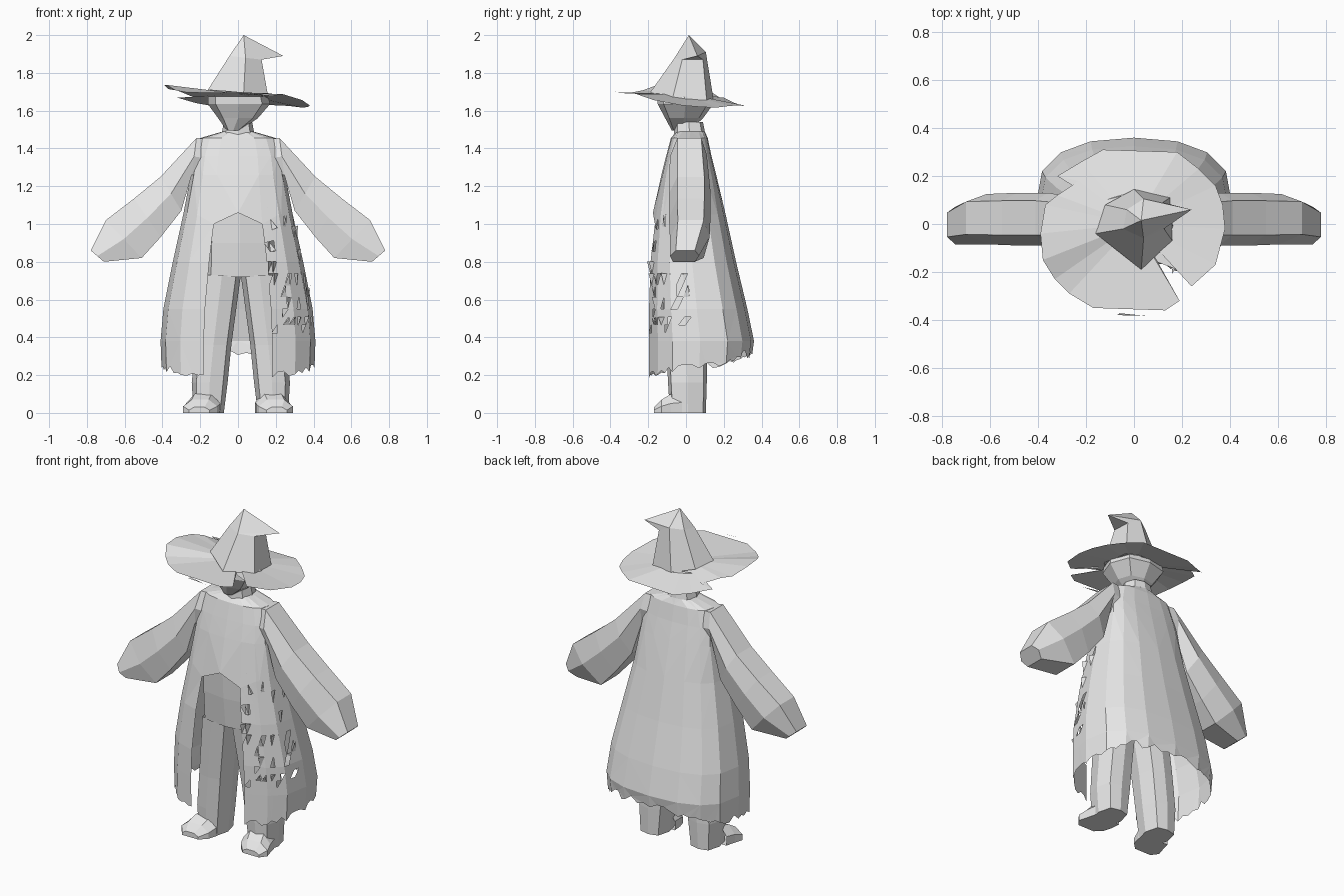
import bpy, bmesh, math, random
from mathutils import Vector

rng = random.Random(4)
if "Cube" in bpy.data.objects:
    bpy.data.objects.remove(bpy.data.objects["Cube"], do_unlink=True)

grey = bpy.data.materials.new("plain_grey")
grey.use_nodes = True
grey.diffuse_color = (0.8, 0.8, 0.8, 1)
grey.node_tree.nodes["Principled BSDF"].inputs["Base Color"].default_value = (0.8, 0.8, 0.8, 1)


def finish(name, bm):
    bmesh.ops.recalc_face_normals(bm, faces=bm.faces)
    mesh = bpy.data.meshes.new(name)
    bm.to_mesh(mesh)
    bm.free()
    mesh.materials.append(grey)
    obj = bpy.data.objects.new(name, mesh)
    bpy.context.collection.objects.link(obj)
    return obj


def skin(rings, start=False, end=True):
    """Skin a list of equal-length point rings, with optional end caps."""
    bm = bmesh.new()
    rows = [[bm.verts.new(p) for p in ring] for ring in rings]
    n = len(rows[0])
    for a, b in zip(rows, rows[1:]):
        for i in range(n):
            j = (i + 1) % n
            bm.faces.new((a[i], a[j], b[j], b[i]))
    if start:
        bm.faces.new(rows[0][::-1])
    if end:
        bm.faces.new(rows[-1])
    bmesh.ops.recalc_face_normals(bm, faces=bm.faces)
    return bm


def soft(v, power):
    return math.copysign(abs(v) ** power, v)


def oval(z, cx, hx, front, back, n, power=.7):
    """Horizontal ring that starts at the front; a lower power makes it boxier."""
    pts = []
    for i in range(n):
        a = math.tau * i / n
        pts.append(Vector((cx + hx * soft(math.sin(a), .85),
                           (front + back) / 2 - (back - front) / 2 * soft(math.cos(a), power), z)))
    return pts


# Coat: flared rings with a ragged hem, open at the front below the waist
COLS = 16
profile = [(1.49, .08, -.05, .10), (1.455, .20, -.08, .115), (1.36, .235, -.105, .135),
           (1.26, .25, -.13, .16), (1.05, .29, -.175, .21), (.80, .345, -.20, .265),
           (.55, .395, -.21, .325), (.38, .41, -.21, .36), (.24, .405, -.21, .35)]
rings = [oval(z, 0, hx, f, b, COLS, .55 if z > 1.2 else .7) for z, hx, f, b in profile]
for i, p in enumerate(rings[-1]):
    p.z = .19 + .055 * (1 - math.cos(math.tau * i / COLS)) + rng.uniform(-.01, .012)
rings[4][0].z = 1.06
for sign in (-1, 1):
    rings[4][sign].z = 1.0

coat = skin(rings, end=False)
gap = []
for f in coat.faces:
    c = f.calc_center_median()
    if c.z < 1 and c.y < 0 and abs(c.x) < .14:
        gap.append(f)
bmesh.ops.delete(coat, geom=gap, context='FACES')

# Ragged teeth along the hem
hem = [e for e in coat.edges if e.is_boundary and max(v.co.z for v in e.verts) < .34]
cut = bmesh.ops.subdivide_edges(coat, edges=hem, cuts=3)
for v in cut["geom_inner"]:
    if isinstance(v, bmesh.types.BMVert):
        v.co.z += rng.uniform(-.015, .035)


def worn_faces():
    found = []
    for f in coat.faces:
        c = f.calc_center_median()
        if c.x > .15 and c.y < .02 and .42 < c.z < 1.02:
            found.append(f)
    return found


# Torn left front panel: small triangular holes and loose flaps
edges = list({e for f in worn_faces() for e in f.edges})
bmesh.ops.subdivide_edges(coat, edges=edges, cuts=3, use_grid_fill=True)
bmesh.ops.triangulate(coat, faces=coat.faces)
worn = worn_faces()
holes = rng.sample(worn, len(worn) // 7)
flaps = []
for f in holes[::2]:
    a, b, c = [v.co.copy() for v in f.verts]
    flaps.append((a, b, c + f.normal * .02))
bmesh.ops.delete(coat, geom=holes, context='FACES')
for corners in flaps:
    coat.faces.new([coat.verts.new(p) for p in corners])
finish("coat", coat)

# Sleeves with closed hands: top x/z, bottom x/z, y range
sleeve = [((.13, 1.45), (.18, 1.24), -.06, .10), ((.22, 1.455), (.245, 1.26), -.085, .11),
          ((.41, 1.25), (.30, 1.07), -.09, .13), ((.55, 1.135), (.41, .93), -.09, .13),
          ((.70, 1.02), (.51, .82), -.085, .125), ((.78, .86), (.71, .80), -.085, .07)]
section = [(0, .2), (0, .85), (.45, 1), (1, .85), (1, .1), (.5, 0)]
for side, sx in (("left", 1), ("right", -1)):
    rings = []
    for top, bottom, y0, y1 in sleeve:
        rings.append([(sx * (top[0] + (bottom[0] - top[0]) * t), y0 + (y1 - y0) * u,
                       top[1] + (bottom[1] - top[1]) * t) for t, u in section])
    finish(side + "_sleeve", skin(rings))

# Trousers: hips meeting the coat, and two legs that part at the crotch
finish("hips", skin([oval(z, .01, hx, f, b, 8, .5) for z, hx, f, b in
                     ((1.09, .20, -.165, .13), (.90, .20, -.155, .115), (.72, .205, -.135, .105))]))
for side, sx in (("left", 1), ("right", -1)):
    finish(side + "_leg", skin([oval(z, .015 + sx * cx, hx, f, b, 8, .5) for z, cx, hx, f, b in
                                ((.73, .10, .10, -.135, .105), (.36, .145, .095, -.105, .11),
                                 (.16, .165, .095, -.095, .11), (0, .17, .08, -.085, .105))]))
    # Shoe: sections from ankle to toe
    shoe = []
    for y, cx, hw, h in ((-.02, .175, .085, .11), (-.08, .185, .09, .10),
                         (-.13, .20, .09, .07), (-.17, .205, .055, .03)):
        shoe.append([(sx * (cx + k * hw), y, z) for k, z in
                     ((-1, 0), (1, 0), (1, h * .5), (.5, h), (-.5, h), (-1, h * .5))])
    finish(side + "_shoe", skin(shoe))

# Neck and head
finish("neck", skin([oval(1.46, 0, .09, -.065, .105, 8), oval(1.54, 0, .075, -.06, .09, 8)], end=False))
finish("head", skin([oval(1.495, -.025, .035, -.075, .02, 8), oval(1.56, 0, .105, -.11, .09, 8),
                     oval(1.635, .005, .165, -.15, .145, 8), oval(1.675, 0, .16, -.15, .13, 8)],
                    start=True, end=False))


# Hat brim: sheet tilted sideways through the middle and drooping fore and aft, with torn notches
def tilt(x, y):
    fade = max(0, 1 - 5 * max(0, abs(y) - .12))
    return 1.69 - .13 * x * fade - .11 * y - .2 * y * y


outline = [(-.39, -.04), (-.38, -.15), (-.33, -.23), (-.27, -.29), (-.17, -.35), (.13, -.36),
           (.19, -.32), (.10, -.16), (.18, -.19), (.24, -.26), (.34, -.17), (.38, -.02),
           (.37, .08), (.34, .16), (.27, .23), (.18, .30), (-.13, .31), (-.22, .26),
           (-.32, .20), (-.23, .18), (-.32, .12), (-.37, .08)]
bm = bmesh.new()
hub = bm.verts.new((0, 0, 1.69))
edge = [bm.verts.new((x, y, tilt(x, y) - .012 + rng.uniform(-.005, .005))) for x, y in outline]
for i, v in enumerate(edge):
    bm.faces.new((hub, v, edge[(i + 1) % len(edge)]))
finish("hat_brim", bm)

# Loose scrap in front of the brim
bm = bmesh.new()
bm.faces.new([bm.verts.new(p) for p in ((-.07, -.38, 1.70), (.05, -.383, 1.695), (-.06, -.372, 1.705))])
finish("brim_scrap", bm)

# Hat crown: faceted cone with its point bent over to the left
bm = bmesh.new()
base = [bm.verts.new((x, y, tilt(x, y) - .005)) for x, y in
        ((-.16, -.04), (.03, -.19), (.16, -.07), (.15, .11), (0, .145), (-.12, .08))]
bend = [bm.verts.new(p) for p in ((-.045, -.02, 1.89), (.04, -.06, 1.88), (.125, -.02, 1.87),
                                  (.12, .09, 1.87), (.04, .105, 1.91), (-.03, .06, 1.90))]
apex = bm.verts.new((.03, .015, 2.0))
tip = bm.verts.new((.24, .06, 1.89))
for i in range(6):
    j = (i + 1) % 6
    bm.faces.new((base[i], base[j], bend[j], bend[i]))
for a, b, c in ((0, 1, apex), (5, 0, apex), (4, 5, apex), (1, 2, tip), (2, 3, tip), (3, 4, tip)):
    bm.faces.new((bend[a], bend[b], c))
bm.faces.new((bend[1], tip, apex))
bm.faces.new((tip, bend[4], apex))
finish("hat_crown", bm)
